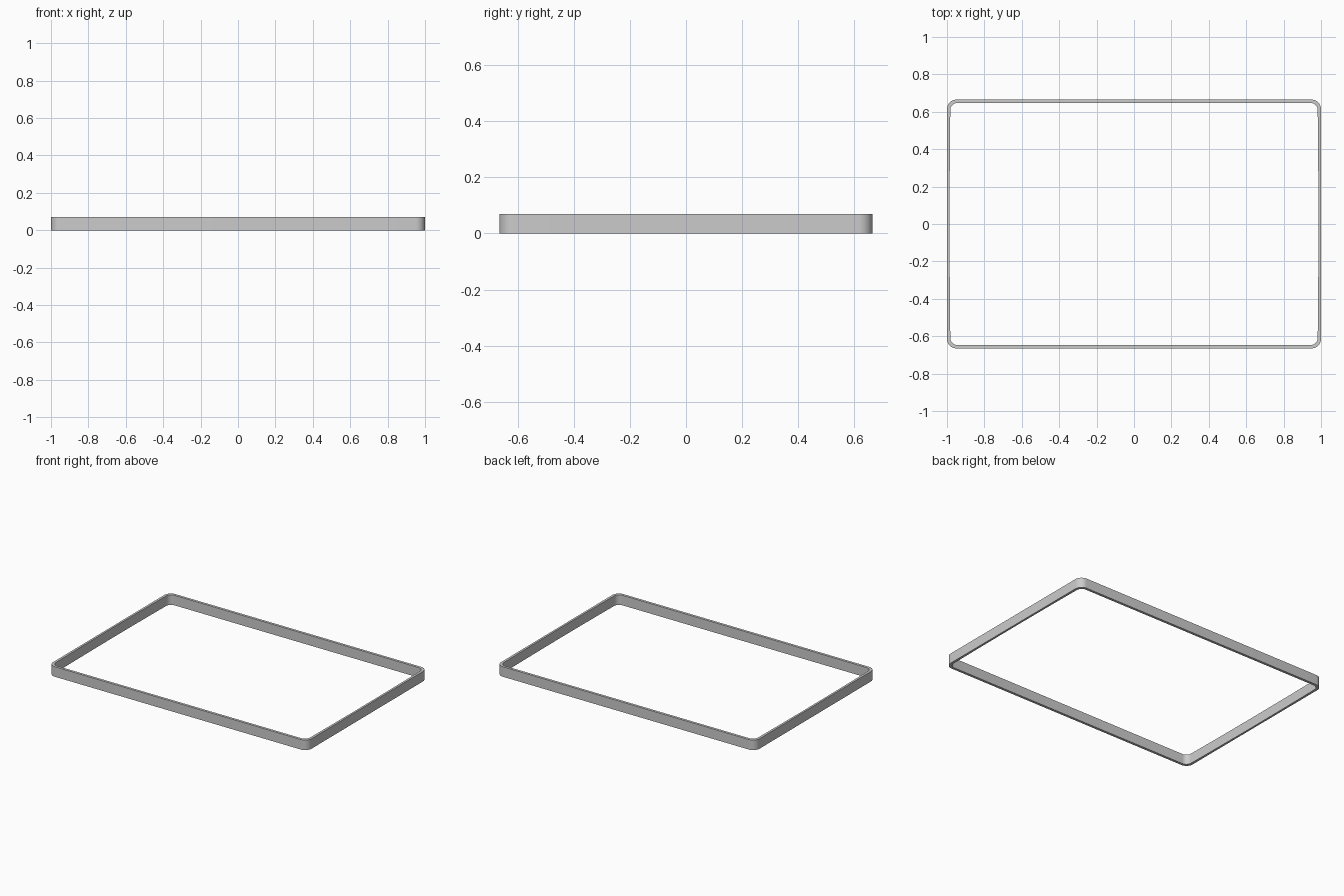
import bpy, bmesh, math

if "Cube" in bpy.data.objects:
    bpy.data.objects.remove(bpy.data.objects["Cube"])

W, D, H = 1.0, 0.665, 0.07   # half width, half depth, height
WALL, R, SEG = 0.018, 0.05, 10
BOW = 0.004                  # inner short sides bulge slightly outward


def rounded_loop(hx, hy, r, bow):
    """Rounded rectangle outline; short sides carry a shallow bow."""
    pts = []
    for cx, cy, start in ((1, 1, 0), (-1, 1, 90), (-1, -1, 180), (1, -1, 270)):
        for i in range(SEG + 1):
            a = math.radians(start + 90 * i / SEG)
            pts.append((cx * (hx - r) + r * math.cos(a),
                        cy * (hy - r) + r * math.sin(a)))
        if start in (90, 270):
            for k in range(1, 8):
                t = -1 + 2 * k / 8
                pts.append((cx * (hx + bow * (1 - t * t)), -cx * -t * (hy - r)))
    return pts


# Thin rectangular band: outer and inner walls joined by flat rims
bm = bmesh.new()
outer = rounded_loop(W, D, R, 0)
inner = rounded_loop(W - WALL, D - WALL, R - 0.012, BOW)
rings = [[bm.verts.new((x, y, z)) for x, y in loop]
         for loop, z in ((outer, 0), (outer, H), (inner, H), (inner, 0))]
n = len(outer)
for k in range(4):
    a, b = rings[k], rings[(k + 1) % 4]
    for i in range(n):
        j = (i + 1) % n
        bm.faces.new((a[i], a[j], b[j], b[i]))
bmesh.ops.recalc_face_normals(bm, faces=bm.faces)
mesh = bpy.data.meshes.new("frame_band")
bm.to_mesh(mesh)
bm.free()
band = bpy.data.objects.new("frame_band", mesh)
bpy.context.collection.objects.link(band)
bpy.context.view_layer.objects.active = band
band.select_set(True)
bpy.ops.object.shade_smooth_by_angle(angle=math.radians(30))
